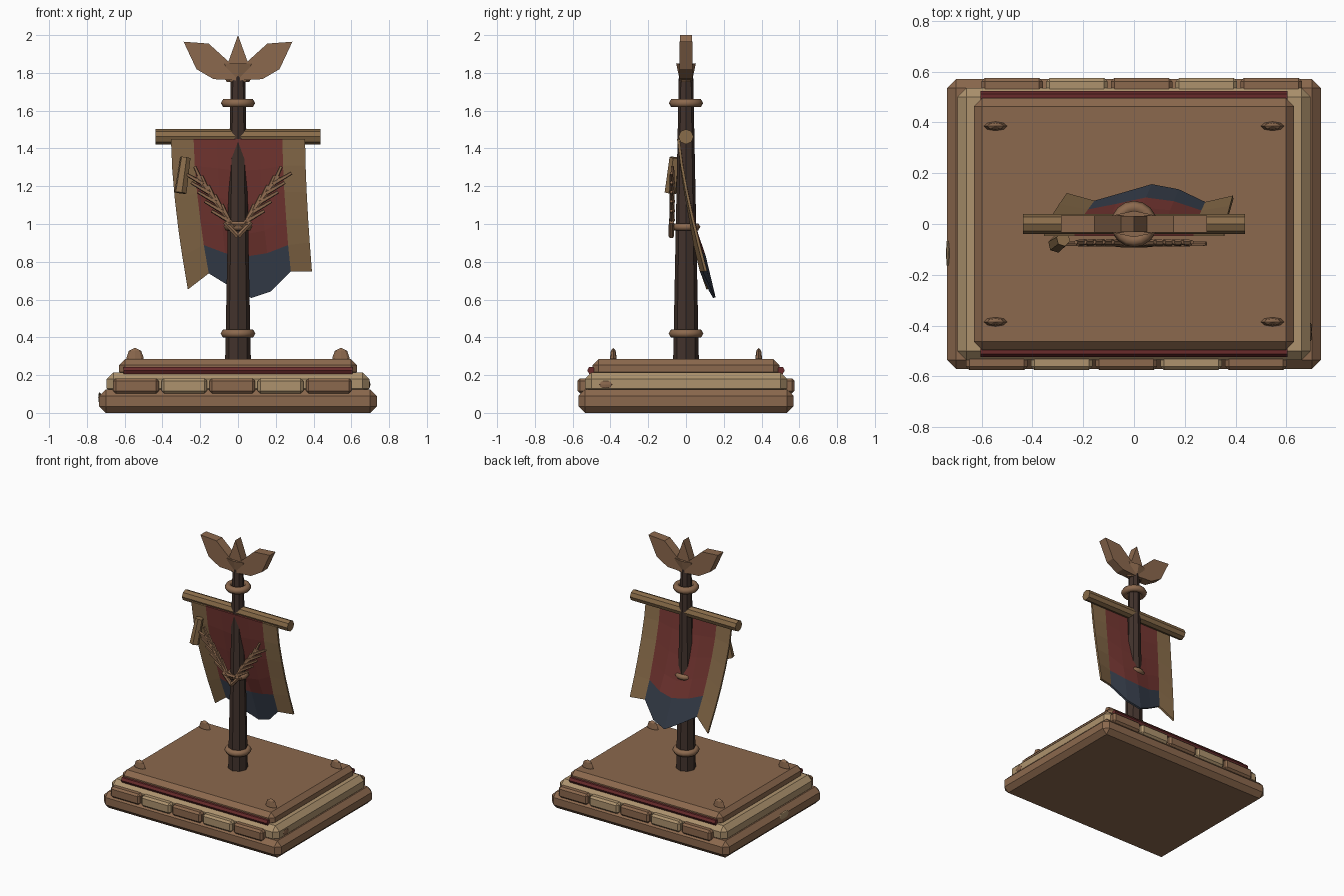
import bpy, bmesh, math
from mathutils import Vector

cube = bpy.data.objects.get("Cube")
if cube:
    bpy.data.objects.remove(cube)


def material(name, color):
    m = bpy.data.materials.new(name)
    m.use_nodes = True
    m.diffuse_color = (*color, 1)
    m.node_tree.nodes["Principled BSDF"].inputs["Base Color"].default_value = (*color, 1)
    return m


BROWN = material("warm brown", (0.26, 0.14, 0.075))
TAN = material("pale stone", (0.42, 0.29, 0.155))
TRIM = material("ochre trim", (0.25, 0.15, 0.068))
DARK = material("dark wood", (0.054, 0.032, 0.025))
RED = material("red cloth", (0.18, 0.038, 0.032))
BLUE = material("slate blue cloth", (0.04, 0.052, 0.076))
MAROON = material("maroon strip", (0.14, 0.024, 0.024))


def finish(name, bm, *mats):
    bmesh.ops.recalc_face_normals(bm, faces=bm.faces)
    mesh = bpy.data.meshes.new(name)
    bm.to_mesh(mesh)
    bm.free()
    for m in mats:
        mesh.materials.append(m)
    ob = bpy.data.objects.new(name, mesh)
    bpy.context.collection.objects.link(ob)
    return ob


def block(name, center, size, bevel, mat):
    bm = bmesh.new()
    bmesh.ops.create_cube(bm, size=1)
    for v in bm.verts:
        v.co = Vector(center) + v.co * Vector(size)
    bmesh.ops.bevel(bm, geom=bm.edges[:], offset=bevel, segments=1, affect='EDGES')
    return finish(name, bm, mat)


def rod(name, a, b, r1, r2, sides, mat):
    a, b = Vector(a), Vector(b)
    bm = bmesh.new()
    bmesh.ops.create_cone(bm, cap_ends=True, segments=sides, radius1=r1, radius2=r2, depth=(b - a).length)
    turn = Vector((0, 0, 1)).rotation_difference(b - a)
    for v in bm.verts:
        v.co = turn @ v.co + (a + b) / 2
    return finish(name, bm, mat)


def ball(name, center, radii, mat, segments=8, rings=4):
    bm = bmesh.new()
    bmesh.ops.create_uvsphere(bm, u_segments=segments, v_segments=rings, radius=1)
    for v in bm.verts:
        v.co = Vector(center) + v.co * Vector(radii)
    return finish(name, bm, mat)


def plate(name, outline, half, mat):
    bm = bmesh.new()
    face = bm.faces.new([bm.verts.new((x, -half, z)) for x, z in outline])
    moved = bmesh.ops.extrude_face_region(bm, geom=[face])["geom"]
    for v in moved:
        if isinstance(v, bmesh.types.BMVert):
            v.co.y = half
    return finish(name, bm, mat)


# Stepped plinth
block("plinth_bottom", (0, 0, 0.0625), (1.47, 1.14, 0.125), 0.035, BROWN)
block("plinth_middle", (0, 0, 0.155), (1.39, 1.07, 0.12), 0.035, TAN)
block("plinth_top", (0, 0, 0.235), (1.26, 0.99, 0.1), 0.032, BROWN)

# Facing stones and strips along the front and back
for side, label in ((-1, "front"), (1, "back")):
    for i in range(5):
        x = -side * (-0.54 + 0.255 * i)
        block(f"{label}_stone_{i + 1}", (x, side * 0.535, 0.143), (0.242, 0.08, 0.08), 0.014,
              TAN if i % 2 else BROWN)
    rod(f"{label}_strip", (-0.605, side * 0.502, 0.225), (0.605, side * 0.502, 0.225), 0.021, 0.021, 6, MAROON)
    for sx in (-1, 1):
        ball(f"{label}_corner_knob_{'left' if sx > 0 else 'right'}", (sx * 0.545, side * 0.385, 0.29),
             (0.046, 0.018, 0.055), BROWN)

# Worn chips on the short sides
ball("left_chip", (0.693, -0.425, 0.15), (0.008, 0.04, 0.022), BROWN)
ball("right_chip", (-0.732, -0.115, 0.08), (0.008, 0.065, 0.03), TAN)

# Pole with rings
rod("pole", (0, 0, 0.28), (0, 0, 1.79), 0.068, 0.038, 8, DARK)
for name, z, major, minor in (("lower_ring", 0.42, 0.068, 0.024),
                              ("middle_ring", 0.985, 0.055, 0.021),
                              ("upper_ring", 1.64, 0.066, 0.025)):
    bpy.ops.mesh.primitive_torus_add(location=(0, 0, z), major_radius=major, minor_radius=minor,
                                     major_segments=16, minor_segments=6)
    ring = bpy.context.object
    ring.name = name
    ring.data.materials.append(BROWN)
    bpy.ops.object.shade_smooth_by_angle(angle=math.radians(65))

# Crossbar
rod("crossbar", (-0.437, 0, 1.462), (0.437, 0, 1.462), 0.04, 0.04, 8, TRIM)

# Finial: two horns, a spike and a socket
for sx, label in ((-1, "right"), (1, "left")):
    horn = [(0.0, 1.76), (0.13, 1.767), (0.22, 1.82), (0.288, 1.965), (0.155, 1.955), (0.05, 1.86), (0.0, 1.84)]
    plate(f"finial_horn_{label}", [(sx * x, z) for x, z in horn], 0.034, BROWN)
plate("finial_spike", [(-0.065, 1.82), (0.065, 1.82), (0, 2.0)], 0.032, BROWN)
socket = rod("finial_socket", (0, 0, 1.752), (0, 0, 1.85), 0.06, 0.1, 8, BROWN)
socket.scale.y = 0.52

# Hanging banner: columns run from the bar to the hem
#          top x, hem x, hem y, hem z
columns = [(-0.355, -0.265, 0.115, 0.655),
           (-0.235, -0.155, 0.085, 0.74),
           (-0.11, -0.05, 0.115, 0.675),
           (0.0, 0.07, 0.15, 0.61),
           (0.115, 0.175, 0.13, 0.645),
           (0.235, 0.28, 0.08, 0.75),
           (0.355, 0.39, 0.105, 0.75)]
steps = (0, 0.2, 0.4, 0.6, 0.78, 1)
bm = bmesh.new()
grid = []
for i, (x0, x1, y1, z1) in enumerate(columns):
    line = []
    for t in steps:
        s = t ** 1.3
        z = 1.45 + (z1 - 1.45) * t
        if t == steps[-2] and 0 < i < 6:
            z = 0.89 - 0.06 * math.sin(math.pi * (i - 1) / 4)
        line.append(bm.verts.new((x0 + (x1 - x0) * t ** 1.6, -0.04 + (y1 + 0.04) * s, z)))
    grid.append(line)
for i in range(len(columns) - 1):
    for j in range(len(steps) - 1):
        f = bm.faces.new((grid[i][j], grid[i + 1][j], grid[i + 1][j + 1], grid[i][j + 1]))
        if 0 < i < 5:
            f.material_index = 2 if j == len(steps) - 2 else 1
banner = finish("banner", bm, TRIM, RED, BLUE)
thick = banner.modifiers.new("thickness", 'SOLIDIFY')
thick.thickness = 0.014
thick.offset = 0

# Leaf garland in front of the banner
for sx, label in ((-1, "right"), (1, "left")):
    def point(x, z, y=-0.078):
        return (sx * x, y, z)
    rod(f"garland_tie_{label}", point(0.07, 1.01), point(0, 0.935), 0.013, 0.015, 6, BROWN)
    rod(f"garland_stem_{label}", point(0.02, 0.985), point(0.22, 1.25), 0.011, 0.009, 6, BROWN)
    for i in range(5):
        x, z = 0.045 + 0.036 * i, 1.015 + 0.05 * i
        rod(f"outer_leaf_{label}_{i + 1}", point(x, z), point(x + 0.095, z + 0.055), 0.013, 0.009, 5, BROWN)
        rod(f"inner_leaf_{label}_{i + 1}", point(x, z, -0.072), point(x + 0.04, z + 0.09, -0.072),
            0.013, 0.009, 5, BROWN)
rod("garland_bar", (-0.06, -0.075, 1.0), (0.06, -0.075, 1.0), 0.014, 0.014, 6, BROWN)

# Scroll case hung beside the banner
rod("scroll_case", (-0.278, -0.06, 1.352), (-0.305, -0.08, 1.165), 0.028, 0.034, 6, TRIM)
